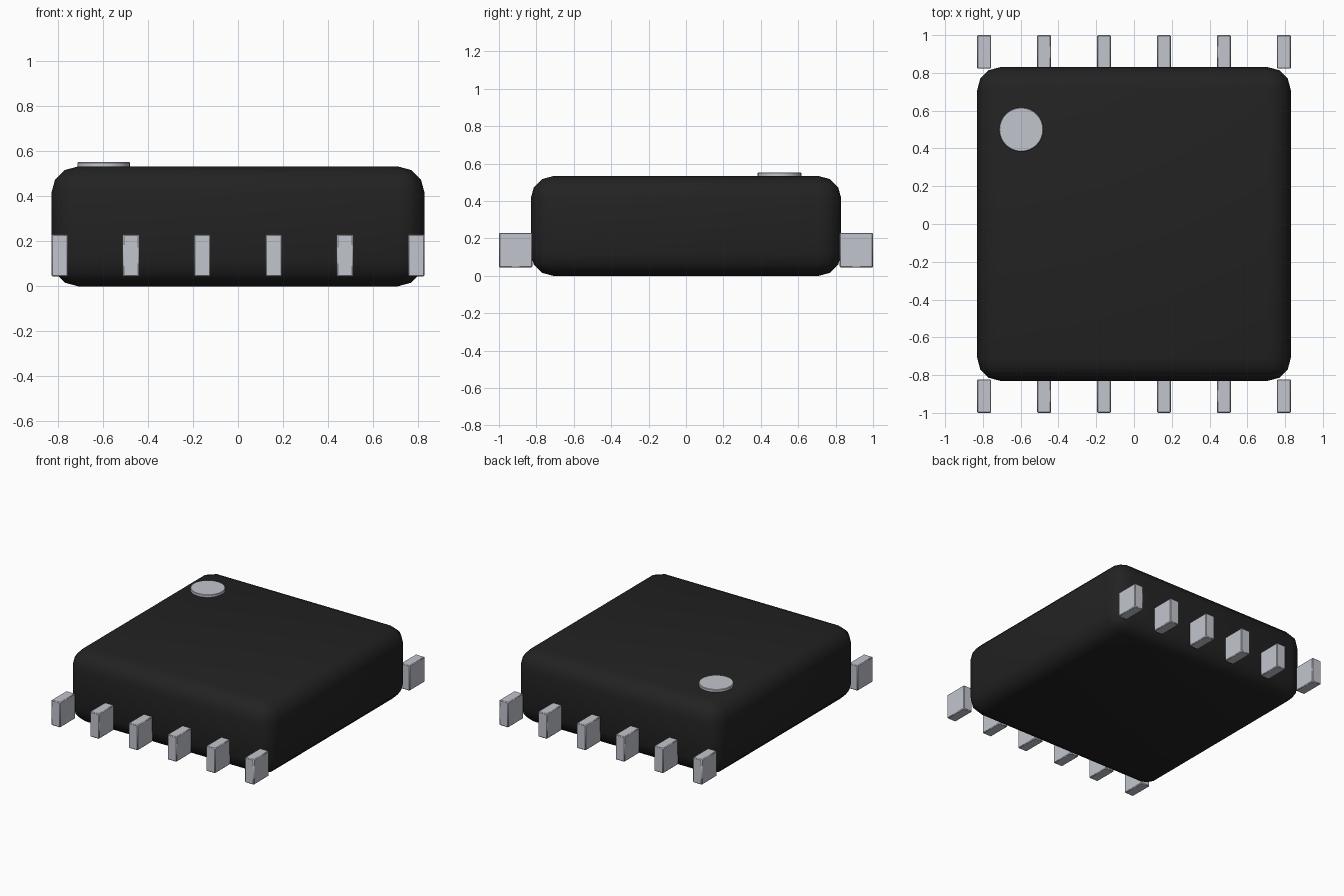
import bpy
import math

if "Cube" in bpy.data.objects:
    bpy.data.objects.remove(bpy.data.objects["Cube"], do_unlink=True)


def material(name, colour):
    mat = bpy.data.materials.new(name)
    mat.use_nodes = True
    mat.diffuse_color = (*colour, 1)
    mat.node_tree.nodes["Principled BSDF"].inputs["Base Color"].default_value = (*colour, 1)
    return mat


black = material("black plastic", (0.016, 0.016, 0.016))
silver = material("silver metal", (0.54, 0.56, 0.61))


def finish(name, mat, bevel, segments):
    """Name, colour, round and smooth the active object."""
    obj = bpy.context.object
    obj.name = name
    obj.data.materials.append(mat)
    mod = obj.modifiers.new("Rounded edges", 'BEVEL')
    mod.width = bevel
    mod.segments = segments
    mod.limit_method = 'ANGLE'
    mod.angle_limit = math.radians(40)
    bpy.ops.object.modifier_apply(modifier=mod.name)
    bpy.ops.object.shade_smooth_by_angle(angle=math.radians(40))
    return obj


def box(name, centre, size, mat, bevel, segments):
    bpy.ops.mesh.primitive_cube_add(size=1, location=centre)
    bpy.context.object.scale = size
    bpy.ops.object.transform_apply(location=False, rotation=False, scale=True)
    return finish(name, mat, bevel, segments)


# Rounded housing
HEIGHT = 0.533
box("housing", (0, 0, HEIGHT / 2), (1.66, 1.66, HEIGHT), black, 0.12, 3)

# Six pins along the front and the back
PIN_COUNT = 6
for side, y in (("front", -0.911), ("back", 0.911)):
    for i in range(PIN_COUNT):
        x = -0.793 + i * 1.586 / (PIN_COUNT - 1)
        box(f"{side}_pin_{i + 1}", (x, y, 0.137), (0.074, 0.178, 0.186), silver, 0.005, 1)

# Orientation dot on the top
bpy.ops.mesh.primitive_cylinder_add(vertices=32, radius=0.117, depth=0.03,
                                    location=(-0.597, 0.5, HEIGHT + 0.004))
finish("orientation_dot", silver, 0.003, 1)
